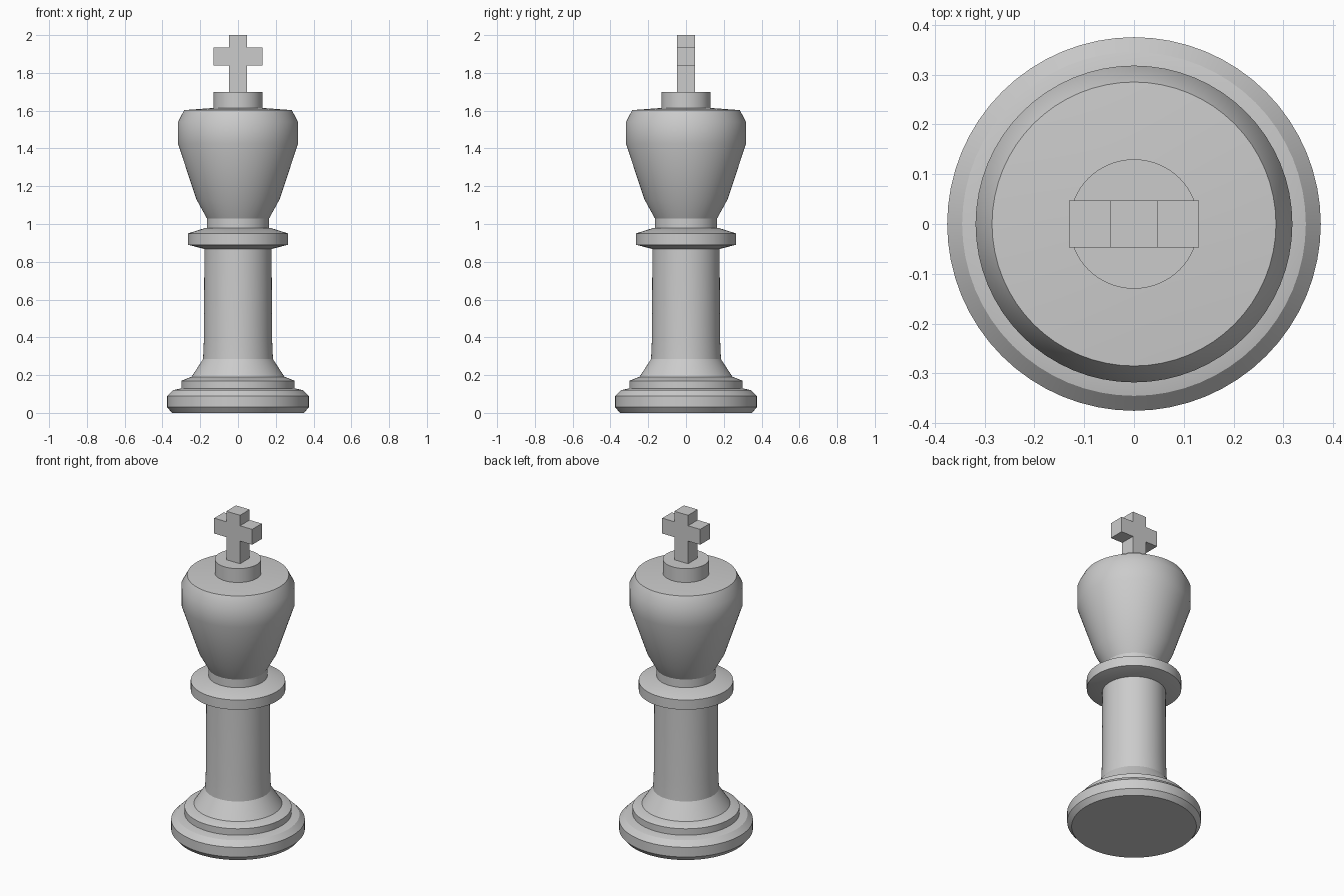
import bpy, bmesh, math

cube = bpy.data.objects.get("Cube")
if cube:
    bpy.data.objects.remove(cube, do_unlink=True)

grey = bpy.data.materials.new("plain_grey")
grey.use_nodes = True
grey.diffuse_color = (0.6, 0.6, 0.6, 1)
grey.node_tree.nodes["Principled BSDF"].inputs["Base Color"].default_value = (0.6, 0.6, 0.6, 1)


def finish(name, bm):
    bmesh.ops.recalc_face_normals(bm, faces=bm.faces)
    mesh = bpy.data.meshes.new(name)
    bm.to_mesh(mesh)
    bm.free()
    mesh.materials.append(grey)
    ob = bpy.data.objects.new(name, mesh)
    bpy.context.collection.objects.link(ob)
    bpy.ops.object.select_all(action='DESELECT')
    ob.select_set(True)
    bpy.context.view_layer.objects.active = ob
    return ob


def turned(name, profile, sides=64):
    """Lathe (radius, height) points into a closed solid."""
    bm = bmesh.new()
    rings = [[bm.verts.new((r * math.cos(math.tau * i / sides),
                            r * math.sin(math.tau * i / sides), z))
              for i in range(sides)] for r, z in profile]
    for low, high in zip(rings, rings[1:]):
        for i in range(sides):
            j = (i + 1) % sides
            bm.faces.new((low[i], low[j], high[j], high[i]))
    bm.faces.new(rings[0])
    bm.faces.new(rings[-1])
    finish(name, bm)
    bpy.ops.object.shade_smooth_by_angle(angle=math.radians(28))


# Stepped foot
turned("base", [(0.35, 0), (0.375, 0.03), (0.375, 0.09), (0.345, 0.12), (0.3, 0.13)])
turned("base_ring", [(0.3, 0.125), (0.3, 0.17), (0.25, 0.19)])
# Flared column
turned("column", [(0.25, 0.185), (0.185, 0.285), (0.18, 0.4), (0.178, 0.88)])
# Collar and neck
turned("collar", [(0.178, 0.868), (0.265, 0.89), (0.265, 0.95), (0.17, 0.98)])
turned("neck", [(0.165, 0.97), (0.165, 1.03)])
# Flaring head with a slightly domed top
turned("head", [(0.165, 1.03), (0.22, 1.13), (0.318, 1.425), (0.318, 1.54),
                (0.285, 1.603), (0.12, 1.615)])
turned("cap", [(0.13, 1.605), (0.13, 1.7)])

# Cross: extruded outline, stepped along each arm
HALF, ARM = 0.047, 0.13
LOW, MID, HIGH, TOP = 1.695, 1.84, 1.935, 2.0
right = [(HALF, LOW), (HALF, MID), (ARM, MID), (ARM, HIGH), (HALF, HIGH), (HALF, TOP)]
outline = right + [(-x, z) for x, z in reversed(right)]
bm = bmesh.new()
face = bm.faces.new([bm.verts.new((x, -HALF, z)) for x, z in outline])
out = bmesh.ops.extrude_face_region(bm, geom=[face], use_keep_orig=True)
moved = [v for v in out["geom"] if isinstance(v, bmesh.types.BMVert)]
bmesh.ops.translate(bm, verts=moved, vec=(0, 2 * HALF, 0))
finish("cross", bm)
